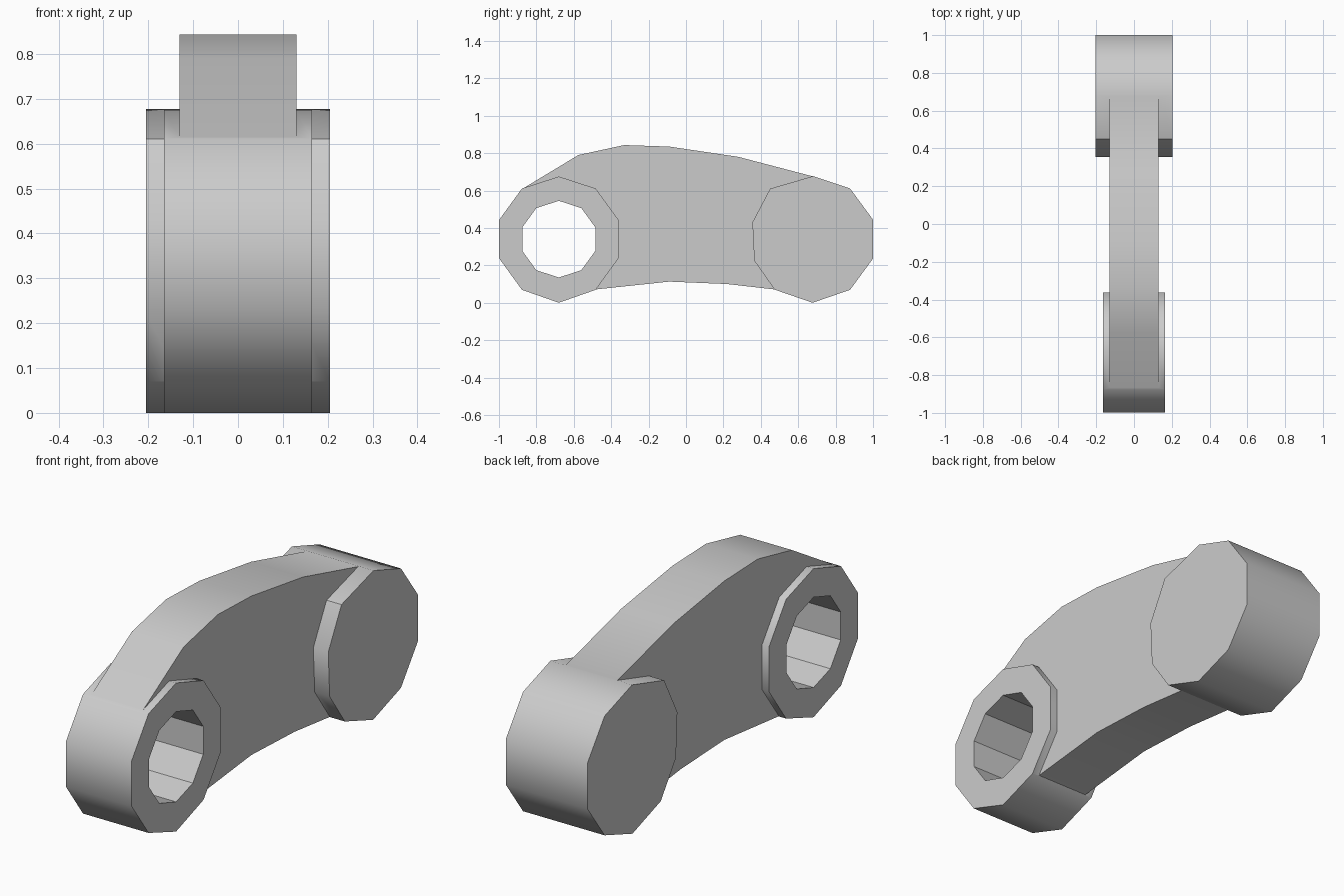
import bpy, bmesh, math

if "Cube" in bpy.data.objects:
    bpy.data.objects.remove(bpy.data.objects["Cube"])

FRONT = (-0.68, 0.34)
R_BOSS, R_HOLE = 0.335, 0.205


def prism(name, outline, half):
    """Extrude a (y, z) outline symmetrically along x."""
    bm = bmesh.new()
    face = bm.faces.new([bm.verts.new((-half, y, z)) for y, z in outline])
    ext = bmesh.ops.extrude_face_region(bm, geom=[face])
    verts = [g for g in ext["geom"] if isinstance(g, bmesh.types.BMVert)]
    bmesh.ops.translate(bm, verts=verts, vec=(2 * half, 0, 0))
    bmesh.ops.recalc_face_normals(bm, faces=bm.faces)
    mesh = bpy.data.meshes.new(name)
    bm.to_mesh(mesh)
    bm.free()
    obj = bpy.data.objects.new(name, mesh)
    bpy.context.collection.objects.link(obj)
    return obj


def decagon(centre, r):
    return [(centre[0] + r * math.sin(i * math.pi / 5),
             centre[1] + r * math.cos(i * math.pi / 5)) for i in range(10)]


def combine(target, tool, operation):
    mod = target.modifiers.new("combine", 'BOOLEAN')
    mod.operation, mod.object, mod.solver = operation, tool, 'EXACT'
    bpy.context.view_layer.objects.active = target
    bpy.ops.object.modifier_apply(modifier=mod.name)
    bpy.data.objects.remove(tool)


# Curved arm, its ends buried inside the two bosses
arm = prism("link_arm", [
    (-0.875, 0.609), (-0.575, 0.79), (-0.33, 0.843), (-0.09, 0.835),
    (0.28, 0.78), (0.677, 0.676), (0.75, 0.35), (0.474, 0.071),
    (0.22, 0.10), (-0.09, 0.113), (-0.484, 0.071), (-0.70, 0.30)], 0.13)

# Front boss with a pin hole
front_boss = prism("front_boss", decagon(FRONT, R_BOSS), 0.165)

# Rear boss: solid and wider, slightly stretched towards the arm
rear_boss = prism("rear_boss", [
    (0.68, 0.677), (0.877, 0.611), (1.0, 0.444), (1.0, 0.236),
    (0.877, 0.069), (0.677, 0.005), (0.474, 0.07), (0.365, 0.225),
    (0.355, 0.43), (0.45, 0.61)], 0.205)

combine(arm, front_boss, 'UNION')
combine(arm, rear_boss, 'UNION')
combine(arm, prism("hole_cutter", decagon(FRONT, R_HOLE), 0.5), 'DIFFERENCE')

# Rest on the ground
for v in arm.data.vertices:
    v.co.z -= 0.005 if v.co.z < 0.01 else 0

# Smooth outer rim, flat facets inside the pin hole
bpy.ops.object.select_all(action='DESELECT')
arm.select_set(True)
bpy.context.view_layer.objects.active = arm
bpy.ops.object.shade_smooth_by_angle(angle=math.radians(40))
for p in arm.data.polygons:
    d = math.hypot(p.center.y - FRONT[0], p.center.z - FRONT[1])
    if abs(p.normal.x) > 0.9 or d < R_HOLE + 0.01:
        p.use_smooth = False
